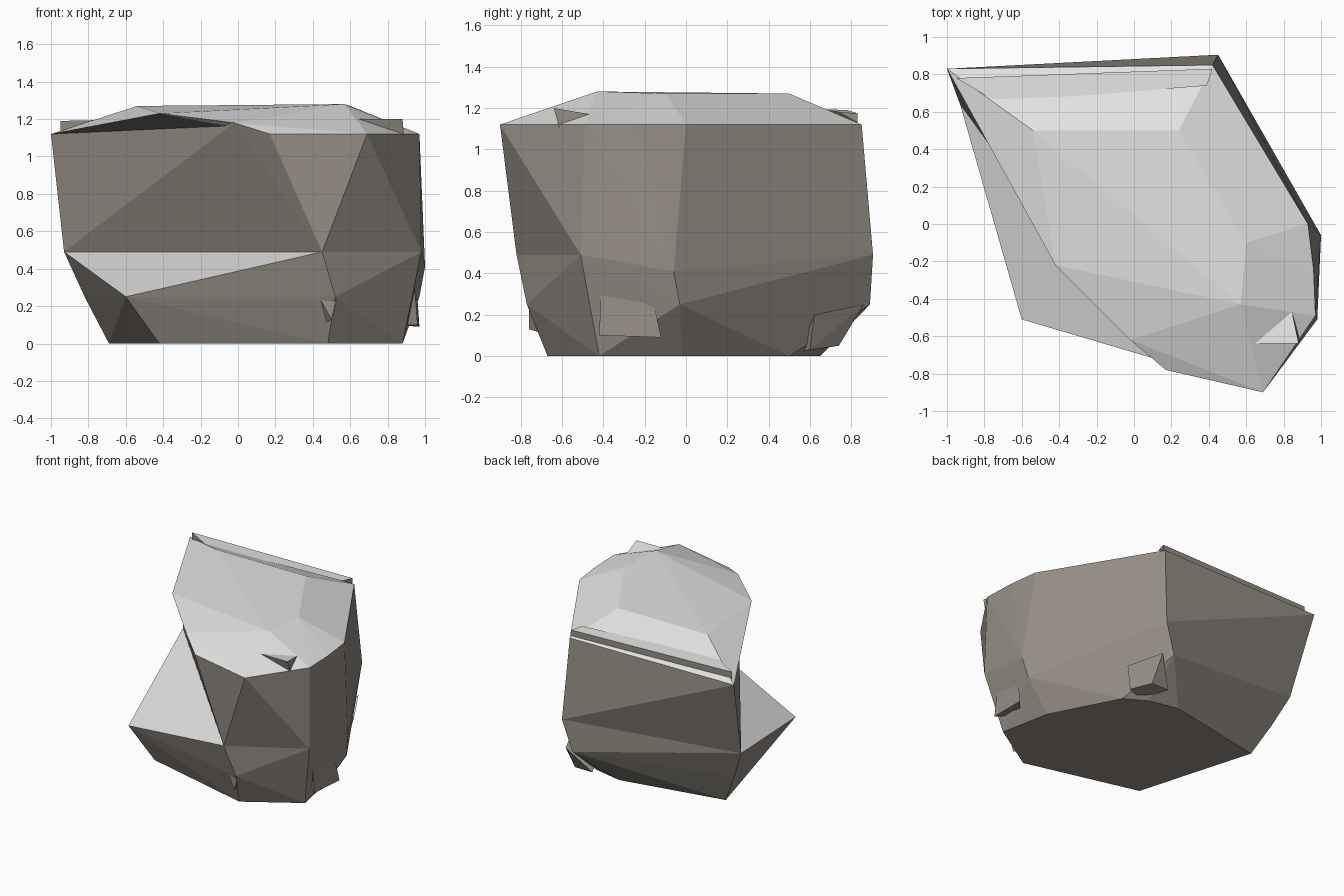
import bpy, bmesh

if "Cube" in bpy.data.objects:
    bpy.data.objects.remove(bpy.data.objects["Cube"])


def material(name, rgb):
    m = bpy.data.materials.new(name)
    m.diffuse_color = (*rgb, 1)
    m.use_nodes = True
    m.node_tree.nodes["Principled BSDF"].inputs["Base Color"].default_value = m.diffuse_color
    return m


SIDE = material("warm_grey_stone", (0.30, 0.27, 0.235))
TOP = material("pale_grey_top", (0.77, 0.77, 0.77))


def hull(name, pts, drop=None):
    """Faceted stone lump; upward faces get the pale colour, hidden joints are dropped."""
    bm = bmesh.new()
    for p in pts:
        bm.verts.new(p)
    bmesh.ops.convex_hull(bm, input=bm.verts[:])
    junk = [v for v in bm.verts if not v.link_faces]
    bmesh.ops.delete(bm, geom=junk, context='VERTS')
    bmesh.ops.recalc_face_normals(bm, faces=bm.faces[:])
    bm.normal_update()
    for f in bm.faces:
        f.material_index = 1 if f.normal.z > 0.35 else 0
    if drop:
        gone = [f for f in bm.faces if drop(f)]
        bmesh.ops.delete(bm, geom=gone, context='FACES')
    me = bpy.data.meshes.new(name)
    bm.to_mesh(me)
    bm.free()
    me.materials.append(SIDE)
    me.materials.append(TOP)
    ob = bpy.data.objects.new(name, me)
    bpy.context.collection.objects.link(ob)
    return ob


def ring(z, *xy):
    return [(x, y, z) for x, y in xy]


# Outlines at each break in the silhouette
foot = ring(0, (-.69, .49), (-.42, -.44), (.48, -.67), (.88, -.42),
            (.80, -.02), (.53, .5), (.36, .6), (.13, .65))
low = ring(.25, (-.82, .57), (-.6, -.51), (.52, -.77), (.93, -.45), (.97, -.03), (.37, .89))
waist = ring(.49, (-.93, .64), (.45, -.82), (.98, -.51), (.45, .905)) + [(1, -.06, .41)]
rim = ring(1.12, (-1, .83), (.17, -.78), (.69, -.9), (.97, -.49),
           (.96, -.24), (.93, 0), (.42, .85)) + [(-.02, -.62, 1.18)]
crown = [(-.54, .5, 1.27), (.24, .5, 1.27), (.57, -.43, 1.28), (-.42, -.22, 1.23),
         (.6, -.1, 1.27)]

# Base with the sloping ledge, leaning body, overhanging cap
hull("rock_base", foot + low + waist, lambda f: all(v.co.z > .4 for v in f.verts))
hull("rock_body", waist + rim,
     lambda f: all(v.co.z > 1.1 for v in f.verts) or all(v.co.z < .5 for v in f.verts))
hull("rock_cap", rim + crown, lambda f: f.normal.z < -.97)

# Raised lip along the back of the cap
hull("cap_lip", [(-.95, .78, 1.13), (-.95, .78, 1.19), (-.73, .65, 1.195), (.39, .74, 1.18),
                 (.42, .83, 1.175), (.42, .83, 1.13)], lambda f: f.normal.z < -.3)

# Small broken chips
hull("chip_top_right", [(.82, -.35, 1.15), (.88, -.64, 1.2), (.65, -.64, 1.2), (.9, -.56, .92)])
hull("chip_low_right", [(.94, -.41, .36), (.96, -.42, .1), (.97, -.12, .09),
                        (.96, -.15, .23), (.82, -.3, .1)])
hull("chip_front", [(.42, -.74, .27), (.53, -.76, .25), (.5, -.76, .13), (.45, -.66, .1)])
hull("chip_back", [(.3, .74, .05), (.45, .74, .05), (.54, .6, .03), (.45, .86, .25),
                   (.58, .62, .2), (.4, .55, .02)])
